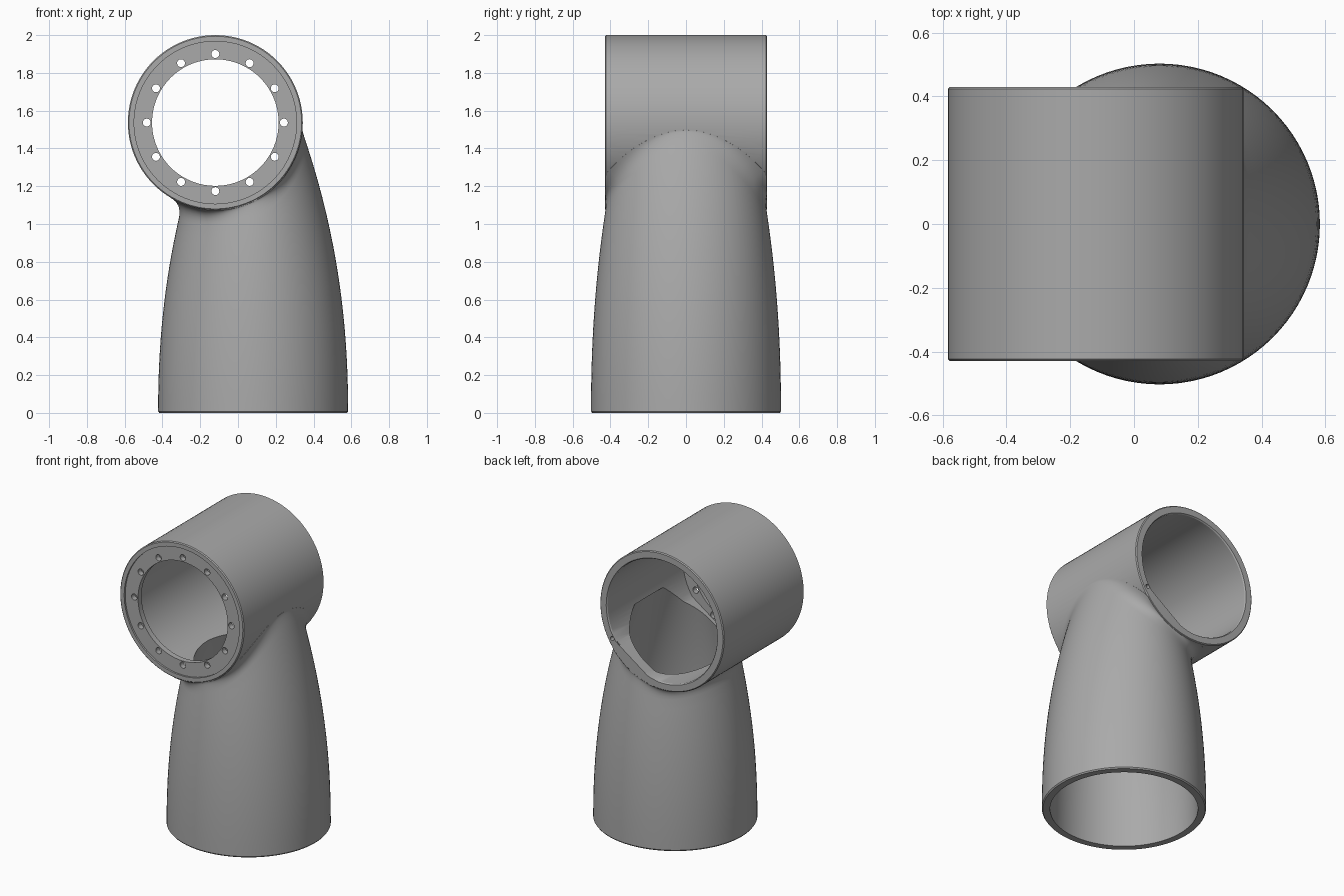
import bpy, bmesh
from math import sin, cos, pi, radians, hypot
from mathutils import Vector

if "Cube" in bpy.data.objects:
    bpy.data.objects.remove(bpy.data.objects["Cube"], do_unlink=True)

CX, CZ, R, HALF = -0.12, 1.537, 0.463, 0.43   # barrel centre, radius, half length
BASE_X, BASE_R, SEG = 0.08, 0.503, 96         # column base

grey = bpy.data.materials.new("plain grey")
grey.use_nodes = True
grey.diffuse_color = (0.4, 0.4, 0.4, 1)
grey.node_tree.nodes["Principled BSDF"].inputs["Base Color"].default_value = (0.4, 0.4, 0.4, 1)


def loft(name, rings, tip=None):
    """Closed solid through equal rings; the top is a cap or a fan to a tip."""
    bm = bmesh.new()
    rows = [[bm.verts.new(p) for p in ring] for ring in rings]
    n = len(rows[0])
    for a, b in zip(rows, rows[1:]):
        for i in range(n):
            j = (i + 1) % n
            bm.faces.new((a[i], a[j], b[j], b[i]))
    bm.faces.new(rows[0])
    if tip:
        t = bm.verts.new(tip)
        for i in range(n):
            bm.faces.new((rows[-1][i], rows[-1][(i + 1) % n], t))
    else:
        bm.faces.new(rows[-1])
    bmesh.ops.recalc_face_normals(bm, faces=bm.faces)
    mesh = bpy.data.meshes.new(name)
    bm.to_mesh(mesh)
    bm.free()
    mesh.materials.append(grey)
    obj = bpy.data.objects.new(name, mesh)
    bpy.context.collection.objects.link(obj)
    return obj


def lathe(name, profile, x=CX, z=CZ, n=SEG, flat=None):
    """Solid about a y axis from (y, radius) pairs; flat = (angle, distance) of a chord."""
    def rad(r, a):
        if flat and cos(a - flat[0]) > 0.5:
            return min(r, flat[1] / cos(a - flat[0]))
        return r
    angles = [2 * pi * i / n for i in range(n)]
    return loft(name, [[(x + rad(r, a) * cos(a), y, z + rad(r, a) * sin(a))
                        for a in angles] for y, r in profile])


def column_point(t, z, wall=0.0):
    hx = BASE_R - 0.103 * max(z, 0) ** 2.15 - wall
    hy = BASE_R - 0.066 * max(z, 0) ** 2.15 - wall
    return Vector((BASE_X + hx * cos(t), hy * sin(t), z))


def on_barrel(p, r):
    """Move a point radially to radius r of the barrel."""
    k = r / hypot(p.x - CX, p.z - CZ)
    y = max(-HALF + 0.003, min(HALF - 0.003, p.y))
    return Vector((CX + (p.x - CX) * k, y, CZ + (p.z - CZ) * k))


def column_strip(t, fillet=0.085, steps=8):
    """One upright line of the column, flaring into the barrel."""
    z = 0.9
    while z < CZ - 0.02:
        p = column_point(t, z)
        if hypot(p.x - CX, p.z - CZ) < R:
            break
        z += 0.002
    hit = column_point(t, z)
    start = z - fillet
    pts = [column_point(t, 0) - Vector((cos(t), sin(t), 0)) * 0.006]
    pts += [column_point(t, 0.008 + (start - 0.008) * i / 16) for i in range(17)]
    a = pts[-1]
    b = on_barrel(hit + Vector((cos(t), sin(t), 0)) * fillet, R + 0.001)
    for i in range(1, steps + 1):
        u = i / steps
        pts.append(a * (1 - u) ** 2 + hit * 2 * u * (1 - u) + b * u * u)
    pts.append(on_barrel(b, R - 0.03))
    return pts


# Outer solids: horizontal barrel and tapering column
body = lathe("arm_housing", [(-HALF, R - 0.006), (-HALF + 0.006, R),
                             (HALF - 0.006, R), (HALF, R - 0.006)])
angles = [2 * pi * i / SEG for i in range(SEG)]
column = loft("column", list(zip(*[column_strip(t) for t in angles])), (CX, 0, CZ))

# Cutters: both bores, flange opening, face recess, bolt holes and rim screw hole
bore_heights = [-0.05, 0] + [1.44 * i / 16 for i in range(1, 17)]
cutters = [
    lathe("barrel_bore", [(-HALF + 0.05, 0.41), (HALF - 0.008, 0.41), (HALF + 0.05, 0.45)],
          flat=(radians(-55), 0.384)),
    loft("column_bore", [[column_point(t, z, 0.05) for t in angles] for z in bore_heights]),
    lathe("flange_opening", [(-0.6, 0.335), (0, 0.335)]),
    lathe("face_recess", [(-0.6, 0.43), (-HALF + 0.012, 0.43)]),
    lathe("rim_screw_hole", [(HALF - 0.08, 0.014), (0.6, 0.014)],
          CX + 0.428 * cos(radians(-30)), CZ + 0.428 * sin(radians(-30)), 16),
]
for i in range(12):
    a = i * pi / 6
    cutters.append(lathe("bolt_hole", [(-0.6, 0.021), (-0.3, 0.021)],
                         CX + 0.363 * cos(a), CZ + 0.363 * sin(a), 20))

for obj, op in [(column, 'UNION')] + [(c, 'DIFFERENCE') for c in cutters]:
    mod = body.modifiers.new(obj.name, 'BOOLEAN')
    mod.operation, mod.object, mod.solver = op, obj, 'EXACT'

# Bake the cuts, then drop the helpers
depsgraph = bpy.context.evaluated_depsgraph_get()
result = bpy.data.meshes.new_from_object(body.evaluated_get(depsgraph))
body.modifiers.clear()
body.data = result
for obj in [column] + cutters:
    bpy.data.objects.remove(obj, do_unlink=True)

bpy.ops.object.select_all(action='DESELECT')
body.select_set(True)
bpy.context.view_layer.objects.active = body
bpy.ops.object.shade_smooth_by_angle(angle=radians(30))
